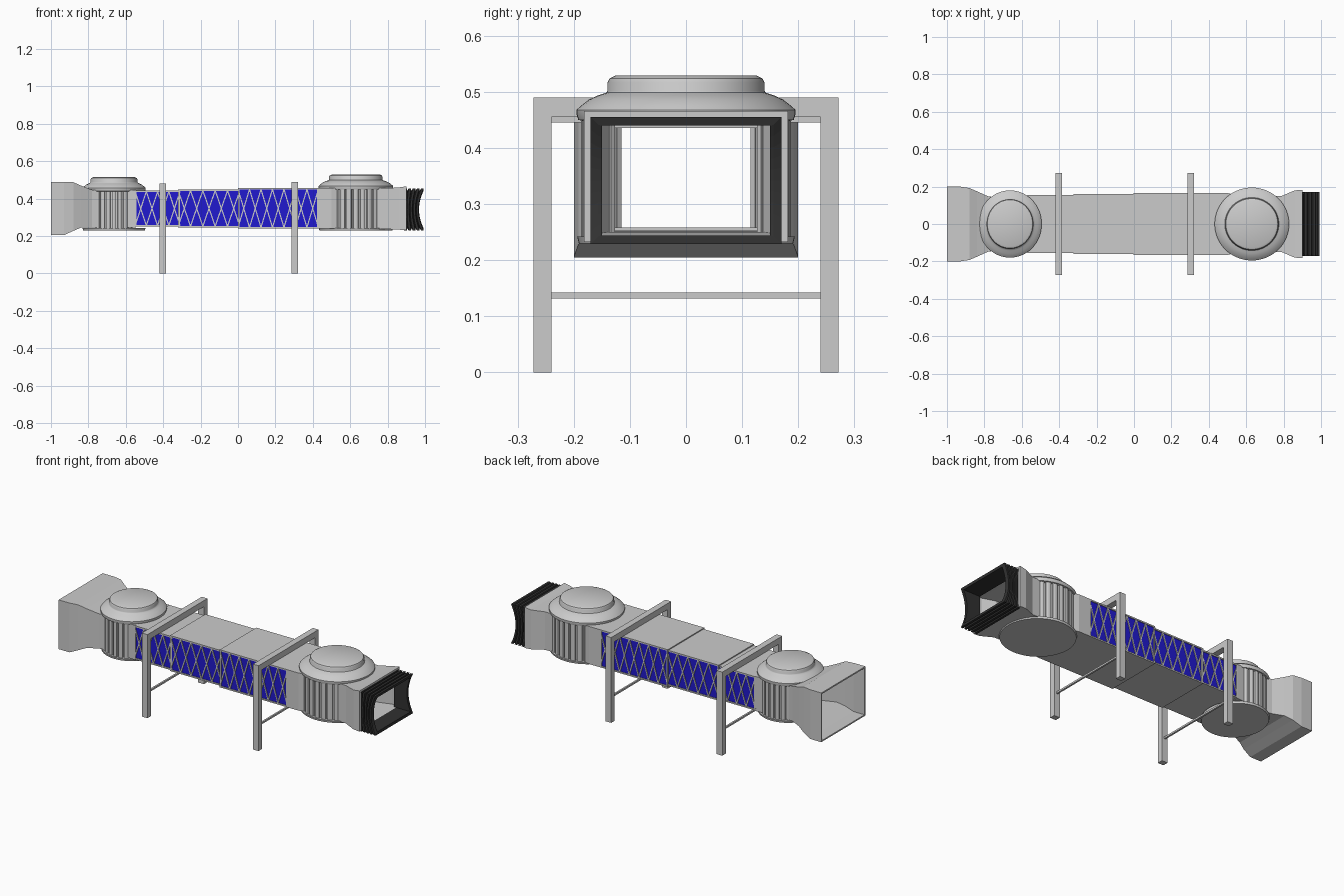
import bpy, bmesh, math
from mathutils import Vector, Matrix

if "Cube" in bpy.data.objects:
    bpy.data.objects.remove(bpy.data.objects["Cube"])


def material(name, col):
    m = bpy.data.materials.new(name)
    m.diffuse_color = col
    m.use_nodes = True
    m.node_tree.nodes["Principled BSDF"].inputs["Base Color"].default_value = m.diffuse_color
    return m


BLUE = material("blue_glass", (0.015, 0.01, 0.62, 1))
DARK = material("dark_rubber", (0.03, 0.03, 0.03, 1))


def finish(name, bm, mat=None, smooth=False):
    bmesh.ops.recalc_face_normals(bm, faces=bm.faces)
    me = bpy.data.meshes.new(name)
    bm.to_mesh(me)
    bm.free()
    ob = bpy.data.objects.new(name, me)
    bpy.context.collection.objects.link(ob)
    if mat:
        me.materials.append(mat)
    if smooth:
        bpy.ops.object.select_all(action='DESELECT')
        ob.select_set(True)
        bpy.context.view_layer.objects.active = ob
        bpy.ops.object.shade_smooth_by_angle(angle=math.radians(35))
    return ob


def add_box(bm, x0, x1, y0, y1, z0, z1):
    m = Matrix.Translation(((x0 + x1) / 2, (y0 + y1) / 2, (z0 + z1) / 2))
    bmesh.ops.create_cube(bm, size=1, matrix=m @ Matrix.Diagonal((x1 - x0, y1 - y0, z1 - z0, 1)))


def add_bar(bm, a, b, width, depth):
    # flat bar between two points in an xz plane
    a, b = Vector(a), Vector(b)
    d = b - a
    rot = Matrix.Rotation(-math.atan2(d.z, d.x), 4, 'Y')
    bmesh.ops.create_cube(bm, size=1, matrix=Matrix.Translation((a + b) / 2) @ rot
                          @ Matrix.Diagonal((d.length, depth, width, 1)))


def loft(bm, rings, closed=False):
    loops = [[bm.verts.new(p) for p in r] for r in rings]
    pairs = list(zip(loops, loops[1:]))
    if closed:
        pairs.append((loops[-1], loops[0]))
    for a, b in pairs:
        n = len(a)
        for i in range(n):
            bm.faces.new((a[i], a[(i + 1) % n], b[(i + 1) % n], b[i]))


def rect(x, hy, z0, z1):
    return [(x, -hy, z0), (x, hy, z0), (x, hy, z1), (x, -hy, z1)]


def duct(name, stations, t=0.008):
    # open rectangular tube with real wall thickness
    bm = bmesh.new()
    outer = [rect(*s) for s in stations]
    inner = [rect(x, hy - t, z0 + t, z1 - t) for x, hy, z0, z1 in reversed(stations)]
    loft(bm, outer + inner, closed=True)
    return finish(name, bm)


def tunnel(name, x0, x1, hy, z0, z1, crosses):
    # roof and floor
    bm = bmesh.new()
    add_box(bm, x0, x1, -hy, hy, z1 - 0.008, z1)
    add_box(bm, x0, x1, -hy, hy, z0, z0 + 0.008)
    finish(name + "_roof_and_floor", bm)
    # glass sides
    bm = bmesh.new()
    for s in (-1, 1):
        y = s * (hy - 0.007)
        add_box(bm, x0, x1, y - 0.002, y + 0.002, z0 + 0.006, z1 - 0.006)
    finish(name + "_glass", bm, BLUE)
    # lattice of crossed bars and end posts
    bm = bmesh.new()
    step = (x1 - x0) / crosses
    for s in (-1, 1):
        y = s * (hy - 0.003)
        for i in range(crosses):
            a, b = x0 + i * step, x0 + (i + 1) * step
            add_bar(bm, (a, y, z0 + 0.006), (b, y, z1 - 0.006), 0.006, 0.005)
            add_bar(bm, (a, y, z1 - 0.006), (b, y, z0 + 0.006), 0.006, 0.005)
        for x in (x0 + 0.004, x1 - 0.004):
            add_bar(bm, (x, y, z0), (x, y, z1), 0.008, 0.006)
    finish(name + "_lattice", bm)


def revolve(name, cx, profile, sx, n=64):
    bm = bmesh.new()
    rings = [[(cx + sx * r * math.cos(2 * math.pi * i / n), r * math.sin(2 * math.pi * i / n), z)
              for i in range(n)] for r, z in profile]
    loft(bm, rings)
    bm.verts.ensure_lookup_table()
    bm.faces.new(bm.verts[:n])
    bm.faces.new(bm.verts[-n:])
    return finish(name, bm, smooth=True)


def rotunda(name, cx, r, cap, sx, zf, zr, ztop):
    # domed roof with raised cap
    h = ztop - zr
    revolve(name + "_dome", cx, [
        (r - 0.012, zr - 0.02), (r - 0.003, zr - 0.018), (r, zr - 0.008), (r, zr),
        (r - 0.008, zr + 0.12 * h), (r - 0.022, zr + 0.30 * h), (r - 0.038, zr + 0.42 * h),
        (cap + 0.002, zr + 0.5 * h), (cap, zr + 0.56 * h), (cap, zr + 0.8 * h),
        (cap - 0.004, zr + 0.92 * h), (cap - 0.014, ztop)], sx)
    # round floor
    revolve(name + "_floor", cx, [(r - 0.004, zf), (r - 0.001, zf + 0.012)], sx)
    # curved slatted walls on both sides
    bm = bmesh.new()
    rw, count, half = r - 0.01, 7, math.radians(40)
    for s in (-1, 1):
        arc = []
        for i in range(count):
            for f, d in ((0, 0.01), (0.1, 0.01), (0.16, 0), (0.5, -0.002), (0.84, 0), (0.9, 0.01)):
                arc.append((-half + 2 * half * (i + f) / count, rw - d))
        arc += [(half, rw - 0.01), (half, rw - 0.02)]
        arc += [(half - 2 * half * i / 14, rw - 0.02) for i in range(1, 15)]
        rings = [[(cx + sx * q * math.sin(a), s * q * math.cos(a), z) for a, q in arc]
                 for z in (zf + 0.01, zr - 0.005)]
        loft(bm, rings)
    finish(name + "_slatted_walls", bm)


# flared terminal end, running into the small rotunda
duct("flared_entrance", [(-1, 0.20, 0.205, 0.488), (-0.93, 0.20, 0.205, 0.488),
                         (-0.88, 0.192, 0.228, 0.488), (-0.84, 0.175, 0.245, 0.470),
                         (-0.78, 0.148, 0.247, 0.447), (-0.70, 0.135, 0.247, 0.447)])
rotunda("small_rotunda", -0.663, 0.18, 0.133, 0.94, 0.23, 0.458, 0.515)
duct("small_rotunda_throat", [(-0.70, 0.135, 0.247, 0.445), (-0.60, 0.152, 0.247, 0.445),
                              (-0.545, 0.155, 0.247, 0.445)])

# three telescoping tunnel sections
tunnel("inner_tunnel", -0.55, -0.31, 0.156, 0.25, 0.444, 4)
tunnel("middle_tunnel", -0.32, 0.01, 0.16, 0.246, 0.45, 5)
tunnel("outer_tunnel", 0.0, 0.43, 0.166, 0.24, 0.456, 7)

# large rotunda and docking cab
rotunda("large_rotunda", 0.63, 0.195, 0.14, 1.02, 0.23, 0.468, 0.529)
duct("docking_cab", [(0.425, 0.166, 0.24, 0.456), (0.50, 0.166, 0.24, 0.456),
                     (0.56, 0.150, 0.24, 0.456), (0.79, 0.150, 0.238, 0.456),
                     (0.86, 0.180, 0.234, 0.460), (0.90, 0.182, 0.232, 0.466)], 0.012)

# pleated docking bellows, bowed inward at mid height
bm = bmesh.new()
ZC = 0.342


def bellows_ring(x, bow, hy, hz):
    zs = [ZC - hz + 2 * hz * i / 10 for i in range(11)]
    bend = lambda z: x - bow * (1 - min(1, ((z - ZC) / 0.112) ** 2))
    return [(bend(z), -hy, z) for z in zs] + [(bend(z), hy, z) for z in reversed(zs)]


pleats = 5
outer = []
for i in range(pleats):
    for f, d in ((0.0, 0.014), (0.2, 0), (0.8, 0), (1.0, 0.014)):
        u = (i + f * 0.98) / pleats
        outer.append(bellows_ring(0.885 + 0.113 * u, 0.03 * u, 0.170 - d, 0.113 - d))
inner = [bellows_ring(0.998, 0.03, 0.150, 0.098), bellows_ring(0.885, 0, 0.150, 0.098)]
loft(bm, outer + inner, closed=True)
finish("docking_bellows", bm, DARK)

# portal support frames
for name, x, top in (("rear_support", -0.403, 0.48), ("front_support", 0.303, 0.49)):
    bm = bmesh.new()
    for s in (-1, 1):
        add_box(bm, x - 0.018, x + 0.018, *sorted((s * 0.24, s * 0.272)), 0, top)
    add_box(bm, x - 0.018, x + 0.018, -0.24, 0.24, top - 0.035, top)
    add_box(bm, x - 0.005, x + 0.005, -0.24, 0.24, 0.132, 0.142)
    finish(name + "_frame", bm)
